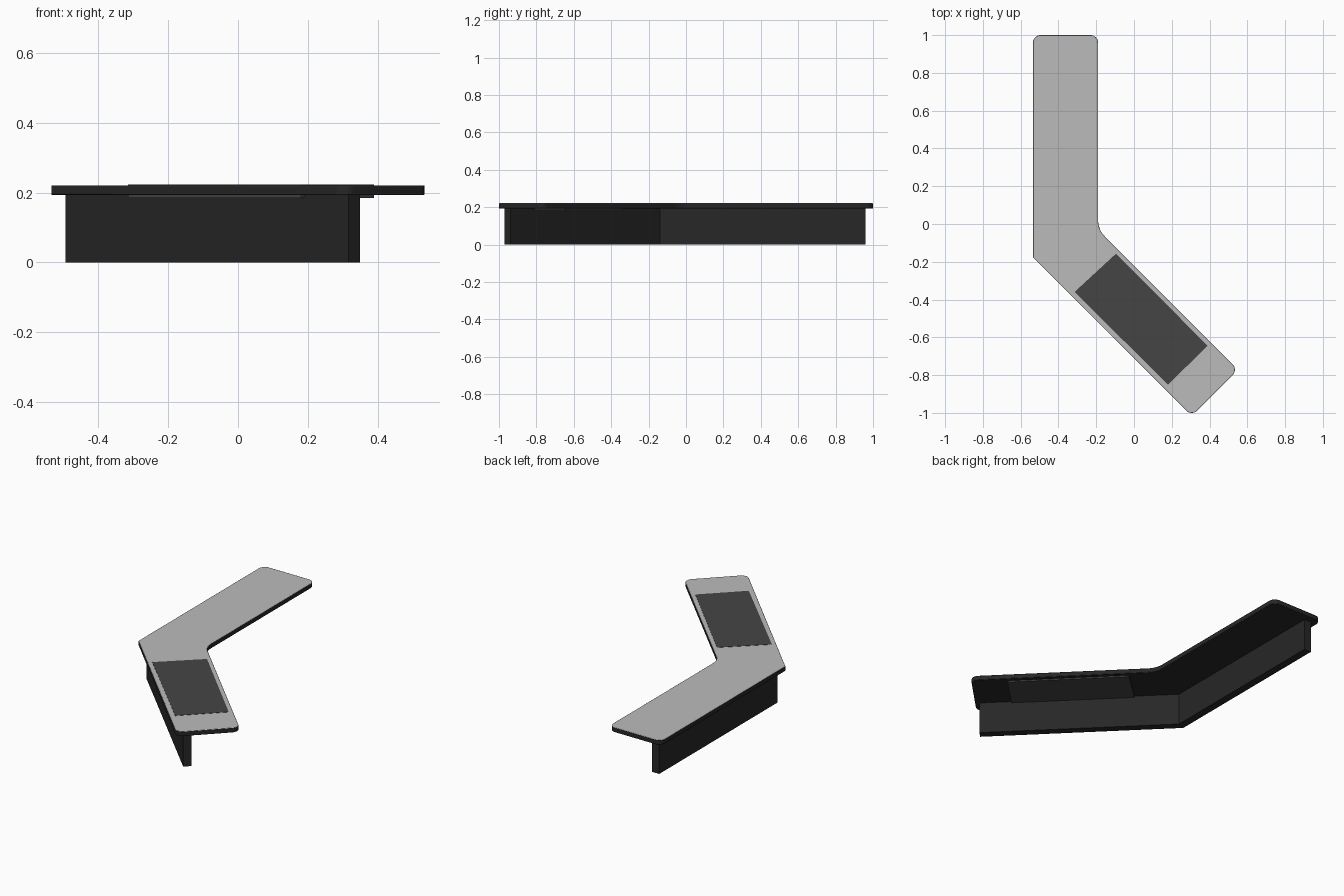
import bpy, bmesh, math
from mathutils import Vector

if "Cube" in bpy.data.objects:
    bpy.data.objects.remove(bpy.data.objects["Cube"])


def material(name, value):
    m = bpy.data.materials.new(name)
    m.diffuse_color = (value, value, value, 1)
    m.use_nodes = True
    m.node_tree.nodes["Principled BSDF"].inputs["Base Color"].default_value = m.diffuse_color
    return m


def rounded(corners, steps=6):
    """Outline from (x, y, radius) corners, each rounded by an arc."""
    pts = []
    n = len(corners)
    for i, (x, y, r) in enumerate(corners):
        p = Vector((x, y))
        if r == 0:
            pts.append(p)
            continue
        a = (Vector(corners[i - 1][:2]) - p).normalized()
        b = (Vector(corners[(i + 1) % n][:2]) - p).normalized()
        half = a.angle(b) / 2
        centre = p + (a + b).normalized() * (r / math.sin(half))
        start = p + a * (r / math.tan(half)) - centre
        end = p + b * (r / math.tan(half)) - centre
        for k in range(steps + 1):
            pts.append(centre + start.lerp(end, k / steps).normalized() * r)
    return pts


def prism(name, pts, z0, z1, mats, bevel=0.0):
    """Extruded outline; the top face takes the last material."""
    bm = bmesh.new()
    face = bm.faces.new([bm.verts.new((p[0], p[1], z0)) for p in pts])
    ext = bmesh.ops.extrude_face_region(bm, geom=[face])
    bmesh.ops.translate(bm, vec=(0, 0, z1 - z0),
                        verts=[v for v in ext["geom"] if isinstance(v, bmesh.types.BMVert)])
    bmesh.ops.recalc_face_normals(bm, faces=bm.faces)
    for f in bm.faces:
        f.material_index = len(mats) - 1 if f.normal.z > 0.9 else 0
    me = bpy.data.meshes.new(name)
    bm.to_mesh(me)
    bm.free()
    for m in mats:
        me.materials.append(m)
    ob = bpy.data.objects.new(name, me)
    bpy.context.collection.objects.link(ob)
    bpy.context.view_layer.objects.active = ob
    ob.select_set(True)
    bpy.ops.object.shade_smooth_by_angle(angle=math.radians(30))
    ob.select_set(False)
    if bevel:
        mod = ob.modifiers.new("edge_softening", "BEVEL")
        mod.width = bevel
        mod.segments = 2
        mod.limit_method = 'ANGLE'
        mod.angle_limit = math.radians(60)
    return ob


black = material("black_base", 0.02)
light = material("light_top", 0.5)
dark = material("dark_panel", 0.06)

# Bent counter top with rounded ends and a softened inner bend
top_outline = rounded([
    (-0.535, 1.0, 0.04), (-0.535, -0.175, 0), (0.305, -1.017, 0.04),
    (0.551, -0.771, 0.04), (-0.19, -0.03, 0.12), (-0.19, 1.0, 0.04)])
prism("counter_top", top_outline, 0.193, 0.221, [black, light], bevel=0.003)

# Thin bent wall carrying the top, set in from the outer edge
wall_outline = [(-0.495, 0.96), (-0.495, -0.158), (0.317, -0.97),
                (0.350, -0.937), (-0.448, -0.139), (-0.448, 0.96)]
prism("support_wall", wall_outline, 0.0, 0.195, [black])

# Dark panel let into the angled leg, slightly deeper than the top
panel_outline = [(-0.095, -0.157), (-0.315, -0.36), (0.18, -0.85), (0.39, -0.645)]
prism("inset_panel", panel_outline, 0.185, 0.2225, [dark])
